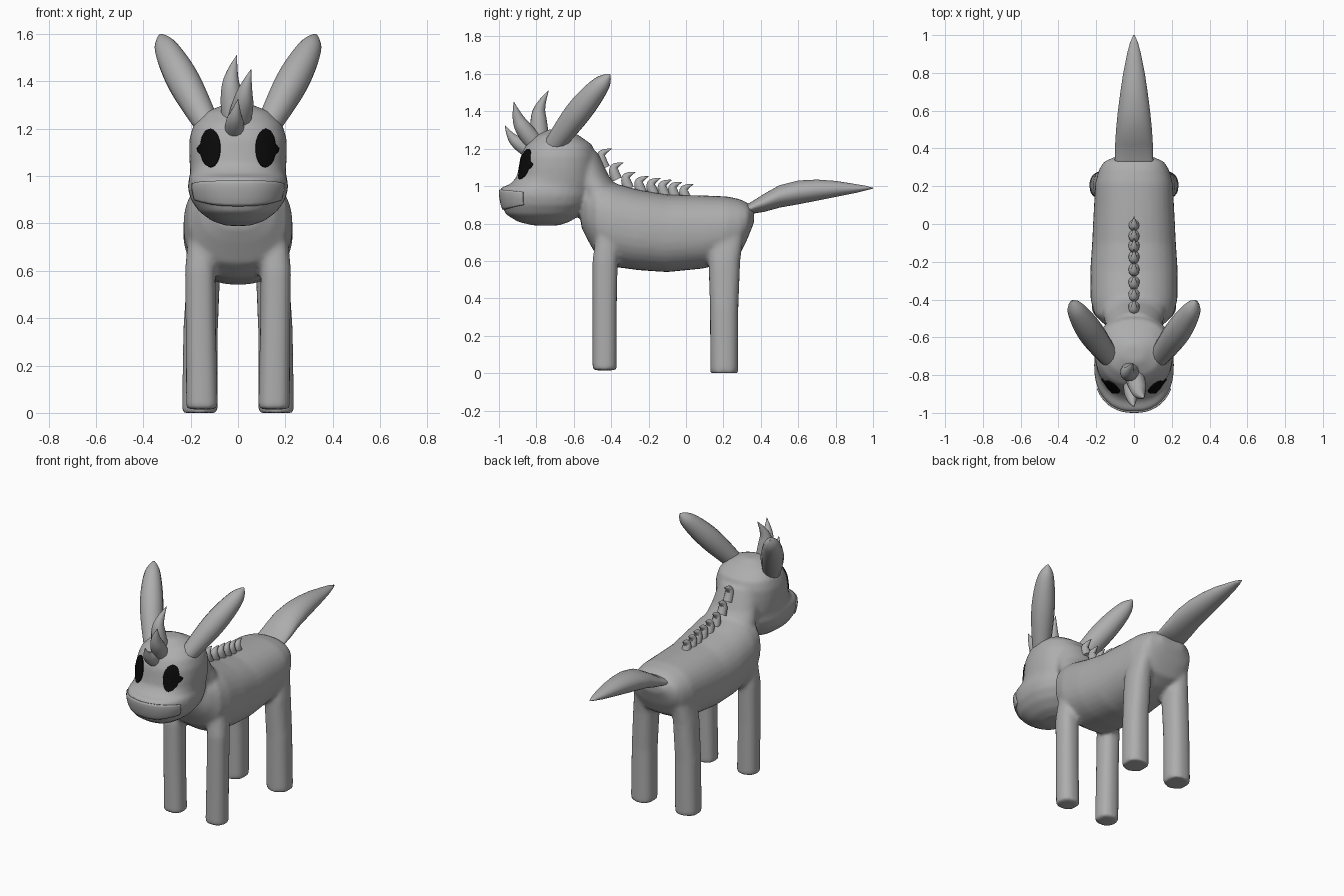
import bpy, bmesh
from math import sin, cos, pi, copysign

cube = bpy.data.objects.get("Cube")
if cube:
    bpy.data.objects.remove(cube, do_unlink=True)


def material(name, rgb):
    m = bpy.data.materials.new(name)
    m.use_nodes = True
    m.diffuse_color = (*rgb, 1)
    m.node_tree.nodes["Principled BSDF"].inputs["Base Color"].default_value = (*rgb, 1)
    return m


GREY = material("grey coat", (0.42, 0.42, 0.42))
BLACK = material("eye black", (0.003, 0.003, 0.003))


def finish(name, bm, mat):
    bmesh.ops.recalc_face_normals(bm, faces=bm.faces)
    mesh = bpy.data.meshes.new(name)
    bm.to_mesh(mesh)
    bm.free()
    mesh.materials.append(mat)
    mesh.shade_smooth()
    ob = bpy.data.objects.new(name, mesh)
    bpy.context.collection.objects.link(ob)
    return ob


def loft(bm, sections, axis, power=2.0, n=32):
    """Closed skin through rounded rings: (position, low, high, half width, centre x)."""
    rings = []
    for pos, low, high, half, *cx in sections:
        ring = []
        for i in range(n):
            a = 2 * pi * i / n
            u, v = [copysign(abs(f) ** (2 / power), f) for f in (cos(a), sin(a))]
            x = half * u + (cx[0] if cx else 0)
            w = (low + high) / 2 + (high - low) / 2 * v
            ring.append(bm.verts.new((x, w, pos) if axis == "z" else (x, pos, w)))
        rings.append(ring)
    for r, s in zip(rings, rings[1:]):
        for i in range(n):
            j = (i + 1) % n
            bm.faces.new((r[i], r[j], s[j], s[i]))
    bm.faces.new(rings[0])
    bm.faces.new(rings[-1])


def horn(name, points, depth=1.0):
    """Tapered tube along a smooth path of (x, y, z, radius)."""
    cu = bpy.data.curves.new(name, "CURVE")
    cu.dimensions = "3D"
    cu.bevel_depth = depth
    cu.bevel_resolution = 5
    cu.use_fill_caps = True
    sp = cu.splines.new("NURBS")
    sp.points.add(len(points) - 1)
    for p, (x, y, z, r) in zip(sp.points, points):
        p.co = (x, y, z, 1)
        p.radius = r
    sp.use_endpoint_u = True
    sp.order_u = 3
    sp.resolution_u = 6
    cu.materials.append(GREY)
    ob = bpy.data.objects.new(name, cu)
    bpy.context.collection.objects.link(ob)
    bpy.ops.object.select_all(action="DESELECT")
    ob.select_set(True)
    bpy.context.view_layer.objects.active = ob
    bpy.ops.object.convert(target="MESH")
    bpy.ops.object.shade_smooth_by_angle()
    return ob


# Torso, neck, head and legs fused into one smooth skin
bm = bmesh.new()
loft(bm, [(-0.56, 0.78, 0.95, 0.10), (-0.53, 0.72, 1.0, 0.16), (-0.48, 0.63, 1.03, 0.21),
          (-0.40, 0.57, 1.02, 0.23), (-0.25, 0.55, 0.98, 0.232), (-0.10, 0.54, 0.955, 0.222),
          (0.10, 0.56, 0.95, 0.212), (0.22, 0.60, 0.945, 0.205), (0.29, 0.64, 0.93, 0.185),
          (0.33, 0.72, 0.91, 0.16), (0.365, 0.81, 0.87, 0.08)], "y", 2.3)
loft(bm, [(0.78, -0.56, -0.28, 0.17), (0.95, -0.58, -0.33, 0.17),
          (1.05, -0.62, -0.41, 0.15), (1.18, -0.66, -0.47, 0.13)], "z")
loft(bm, [(0.79, -0.82, -0.68, 0.05), (0.81, -0.90, -0.62, 0.11), (0.85, -0.965, -0.56, 0.165),
          (0.90, -0.985, -0.52, 0.20), (0.95, -0.995, -0.50, 0.213), (0.99, -0.995, -0.49, 0.208),
          (1.01, -0.94, -0.48, 0.202), (1.05, -0.905, -0.48, 0.204), (1.10, -0.895, -0.48, 0.207),
          (1.16, -0.885, -0.48, 0.205), (1.22, -0.855, -0.50, 0.187), (1.27, -0.80, -0.57, 0.14),
          (1.305, -0.73, -0.64, 0.05)], "z", 2.3)
for s in (1, -1):
    loft(bm, [(0.015, -0.50, -0.37, 0.067, 0.152 * s), (0.35, -0.50, -0.37, 0.064, 0.157 * s),
              (0.60, -0.50, -0.365, 0.064, 0.16 * s), (0.75, -0.48, -0.36, 0.05, 0.16 * s)], "z", 2.4)
    loft(bm, [(0, 0.13, 0.28, 0.076, 0.161 * s), (0.35, 0.128, 0.28, 0.073, 0.158 * s),
              (0.60, 0.12, 0.29, 0.07, 0.145 * s), (0.75, 0.13, 0.31, 0.055, 0.135 * s)], "z", 2.4)
body = finish("body", bm, GREY)
remesh = body.modifiers.new("fuse", "REMESH")
remesh.mode = "VOXEL"
remesh.voxel_size = 0.012
remesh.use_smooth_shade = True
smooth = body.modifiers.new("soften", "SMOOTH")
smooth.factor = 0.5
smooth.iterations = 8

# Tail
bm = bmesh.new()
loft(bm, [(0.30, 0.85, 0.90, 0.10), (0.34, 0.85, 0.91, 0.102), (0.42, 0.863, 0.96, 0.10),
          (0.50, 0.885, 1.005, 0.095), (0.60, 0.903, 1.03, 0.085), (0.70, 0.922, 1.035, 0.072),
          (0.80, 0.942, 1.028, 0.057), (0.90, 0.962, 1.012, 0.037), (0.96, 0.977, 1.002, 0.021),
          (1.0, 0.987, 0.991, 0.004)], "y")
finish("tail", bm, GREY)

# Ears
for s, side in ((1, "left"), (-1, "right")):
    horn(side + "_ear", [(0.12 * s, -0.72, 1.20, 0.05), (0.17 * s, -0.655, 1.29, 0.063),
                         (0.235 * s, -0.565, 1.41, 0.073), (0.295 * s, -0.475, 1.52, 0.058),
                         (0.32 * s, -0.425, 1.575, 0.035), (0.328 * s, -0.408, 1.598, 0.004)])

# Forelock
horn("forelock_back", [(-0.02, -0.78, 1.25, 0.05), (-0.03, -0.79, 1.34, 0.048),
                       (-0.03, -0.785, 1.43, 0.028), (-0.005, -0.735, 1.51, 0.001)])
horn("forelock_middle", [(0.0, -0.80, 1.22, 0.05), (0.02, -0.86, 1.29, 0.05),
                         (0.03, -0.905, 1.37, 0.03), (0.055, -0.92, 1.45, 0.001)])
horn("forelock_front", [(-0.015, -0.84, 1.19, 0.04), (-0.015, -0.89, 1.225, 0.042),
                        (-0.01, -0.94, 1.265, 0.022), (0.0, -0.968, 1.325, 0.001)])

# Mane of curled spikes, shrinking down the neck
TIPS = [(-0.395, 1.2), (-0.335, 1.125), (-0.27, 1.075), (-0.20, 1.052),
        (-0.135, 1.042), (-0.075, 1.033), (-0.02, 1.022), (0.04, 1.01)]
for i, (y, z) in enumerate(TIPS):
    k = 1.15 if i == 0 else 1
    horn("mane_spike_%d" % (i + 1), [(0, y - 0.035 * k, z - 0.09 * k, 0.03),
                                     (0, y - 0.058 * k, z - 0.04 * k, 0.028),
                                     (0, y - 0.04 * k, z - 0.012 * k, 0.016), (0, y, z, 0.001)])


def plate(name, rows, mat, method, lift):
    """Thin sheet wrapped onto the skin."""
    bm = bmesh.new()
    grid = [[bm.verts.new(p) for p in row] for row in rows]
    for a, b in zip(grid, grid[1:]):
        for i in range(len(a) - 1):
            bm.faces.new((a[i], a[i + 1], b[i + 1], b[i]))
    ob = finish(name, bm, mat)
    wrap = ob.modifiers.new("wrap", "SHRINKWRAP")
    wrap.target = body
    wrap.wrap_method = method
    if method == "PROJECT":
        wrap.use_project_y = True
        wrap.use_negative_direction = False
        wrap.use_positive_direction = True
    else:
        wrap.wrap_mode = "ABOVE_SURFACE"
    wrap.offset = lift
    thick = ob.modifiers.new("thickness", "SOLIDIFY")
    thick.thickness = 0.008
    thick.offset = 0
    return ob


# Muzzle plate around the front of the snout
rows = []
for j in range(9):
    row = []
    for i in range(-16, 17):
        a = i / 16 * 1.13
        low = 0.862 + 0.03 * (abs(i) / 16) ** 2
        top = 0.985 - 0.015 * (abs(i) / 16) ** 2
        row.append((0.225 * sin(a), -0.78 - 0.225 * cos(a), low + (top - low) * j / 8))
    rows.append(row)
plate("muzzle", rows, GREY, "NEAREST_SURFACEPOINT", 0.003)

# Eyes with a pointed lash at the outer edge
for s, side in ((1, "left"), (-1, "right")):
    rows = []
    for j in range(17):
        t = -pi / 2 + pi * j / 16
        z = 1.118 + 0.08 * sin(t)
        half = 0.041 * cos(t) + 0.0005
        lash = 0.019 * max(0, 1 - abs(z - 1.112) / 0.022)
        rows.append([(s * (0.116 - half + (2 * half + lash) * i / 12), -1.2, z) for i in range(13)])
    plate(side + "_eye", rows, BLACK, "PROJECT", 0.004)
